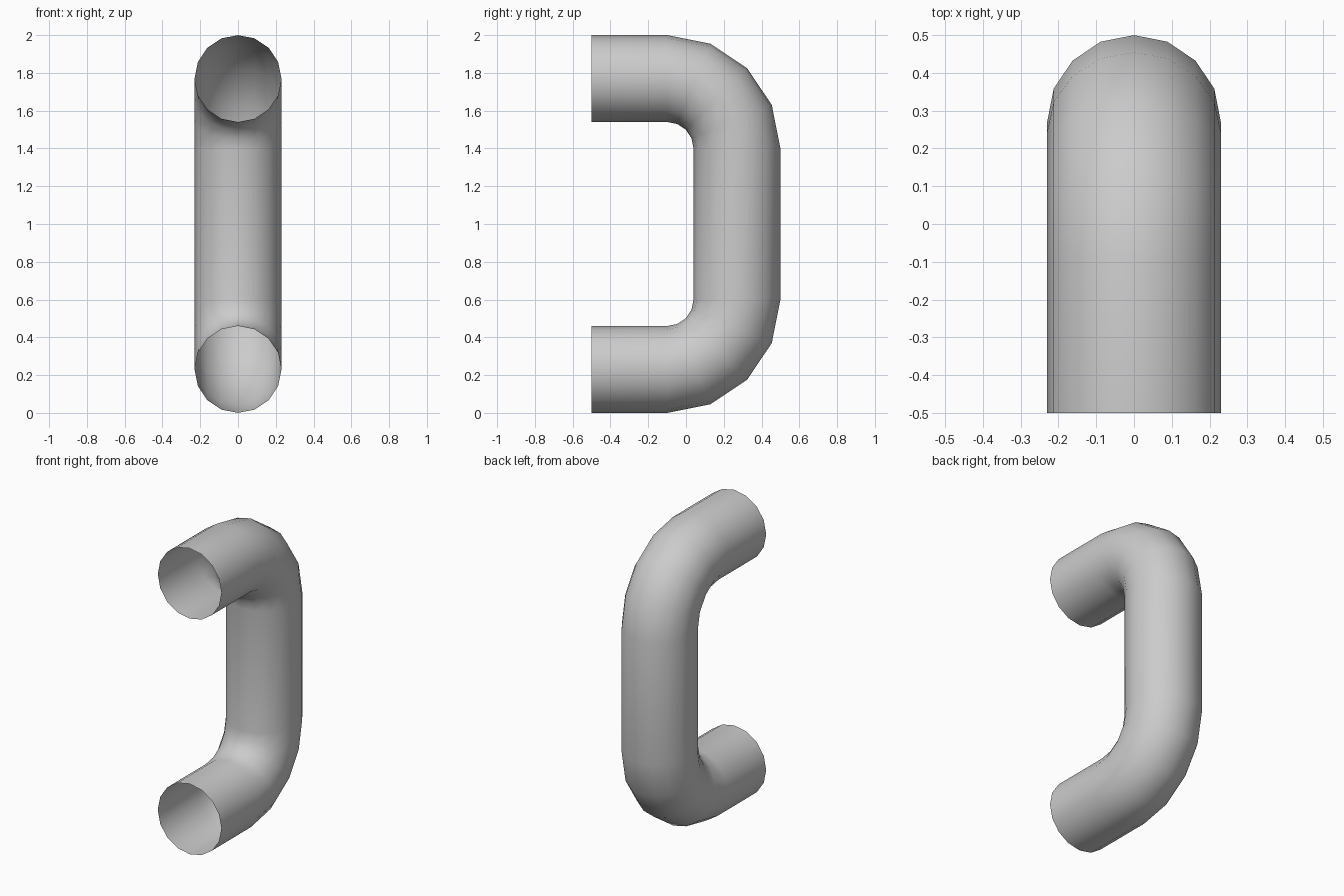
import bpy
import bmesh
from math import sin, cos, pi

cube = bpy.data.objects.get("Cube")
if cube:
    bpy.data.objects.remove(cube, do_unlink=True)

SIDES = 16          # sides of the tube
RADIUS = 0.23       # tube radius
BEND = 0.37         # centreline radius of each bend
STEPS = 4           # segments per bend
BEND_Y = -0.1       # where the bends start
END_Y = -0.5        # open ends of the tube
UPPER_Z, LOWER_Z = 1.4, 0.6


def add_ring(bm, y, z, angle):
    """Ring of the tube around a bend centre, turned by angle from straight up."""
    ring = []
    for i in range(SIDES):
        a = 2 * pi * i / SIDES
        reach = BEND + RADIUS * cos(a)
        ring.append(bm.verts.new((RADIUS * sin(a),
                                  y + reach * sin(angle),
                                  z + reach * cos(angle))))
    return ring


# Stations along the handle: upper end, upper bend, lower bend, lower end
quarter = [pi / 2 * i / STEPS for i in range(STEPS + 1)]
stations = [(END_Y, UPPER_Z, 0)]
stations += [(BEND_Y, UPPER_Z, t) for t in quarter]
stations += [(BEND_Y, LOWER_Z, t + pi / 2) for t in quarter]
stations += [(END_Y, LOWER_Z, pi)]

# Open tube skinned over the rings
bm = bmesh.new()
rings = [add_ring(bm, *s) for s in stations]
for r0, r1 in zip(rings, rings[1:]):
    for i in range(SIDES):
        j = (i + 1) % SIDES
        bm.faces.new((r0[i], r1[i], r1[j], r0[j]))

# Faces point away from the tube's core
bm.normal_update()
top = max(bm.faces, key=lambda f: f.calc_center_median().z)
if top.normal.z < 0:
    bmesh.ops.reverse_faces(bm, faces=bm.faces[:])
for f in bm.faces:
    f.smooth = True

mesh = bpy.data.meshes.new("tube_handle")
bm.to_mesh(mesh)
bm.free()
handle = bpy.data.objects.new("tube_handle", mesh)
bpy.context.collection.objects.link(handle)

# Plain grey finish
grey = bpy.data.materials.new("light_grey")
grey.use_nodes = True
colour = (0.6, 0.6, 0.6, 1)
grey.diffuse_color = colour
grey.node_tree.nodes["Principled BSDF"].inputs["Base Color"].default_value = colour
mesh.materials.append(grey)
